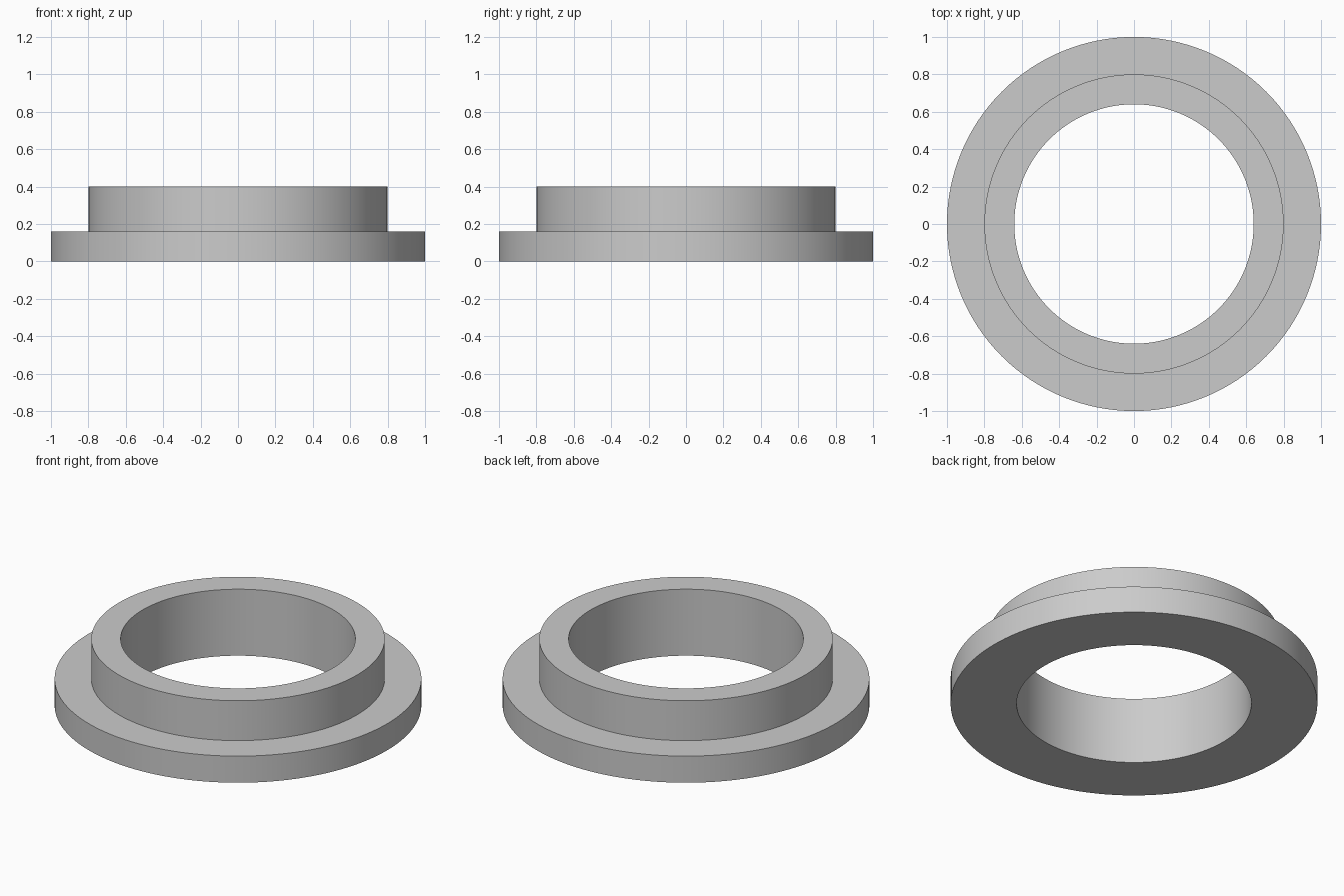
import bpy
import bmesh
from math import cos, sin, tau

cube = bpy.data.objects.get("Cube")
if cube:
    bpy.data.objects.remove(cube, do_unlink=True)

SEGMENTS = 128
BORE, COLLAR, FLANGE = 0.64, 0.8, 1.0
FLANGE_TOP, COLLAR_TOP = 0.16, 0.4

# Plain grey material
grey = bpy.data.materials.new("grey")
grey.use_nodes = True
colour = (0.6, 0.6, 0.6, 1)
grey.diffuse_color = colour
grey.node_tree.nodes["Principled BSDF"].inputs["Base Color"].default_value = colour


def lathe(name, profile, material):
    """Revolve a closed (radius, height) profile around the z axis."""
    bm = bmesh.new()
    rings = []
    for i in range(SEGMENTS):
        a = tau * i / SEGMENTS
        rings.append([bm.verts.new((r * cos(a), r * sin(a), z)) for r, z in profile])
    n = len(profile)
    for i, ring in enumerate(rings):
        following = rings[(i + 1) % SEGMENTS]
        for j in range(n):
            k = (j + 1) % n
            bm.faces.new((ring[j], following[j], following[k], ring[k]))
    bmesh.ops.recalc_face_normals(bm, faces=bm.faces)
    mesh = bpy.data.meshes.new(name)
    bm.to_mesh(mesh)
    bm.free()
    mesh.materials.append(material)
    obj = bpy.data.objects.new(name, mesh)
    bpy.context.collection.objects.link(obj)
    return obj


# Stepped bushing: wide flange, narrower collar, straight through bore
bushing = lathe("flanged_bushing", [
    (BORE, 0), (FLANGE, 0), (FLANGE, FLANGE_TOP),
    (COLLAR, FLANGE_TOP), (COLLAR, COLLAR_TOP), (BORE, COLLAR_TOP),
], grey)

# Smooth round walls with crisp rims
bpy.ops.object.select_all(action="DESELECT")
bushing.select_set(True)
bpy.context.view_layer.objects.active = bushing
bpy.ops.object.shade_smooth_by_angle()
